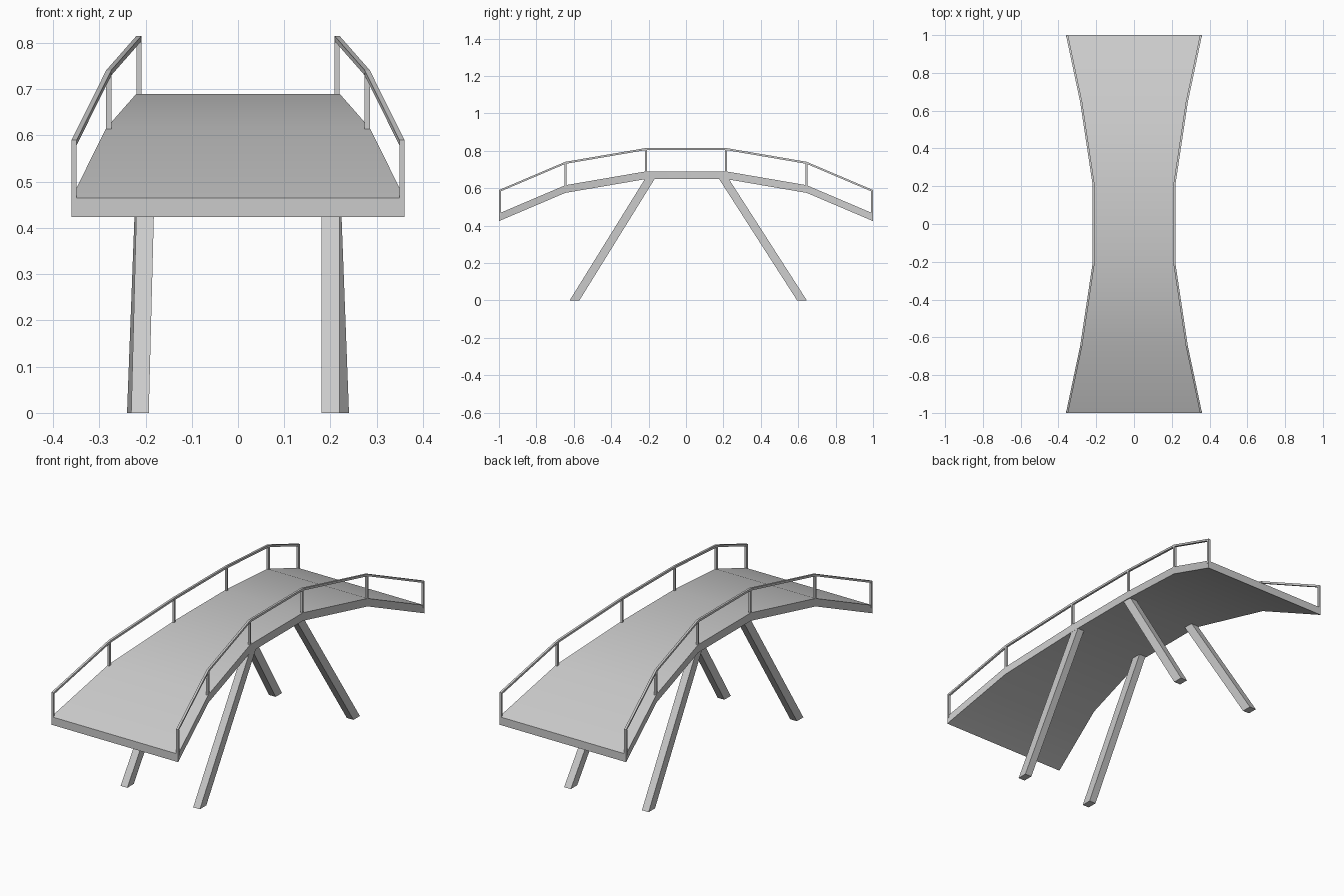
import bpy, bmesh

if "Cube" in bpy.data.objects:
    bpy.data.objects.remove(bpy.data.objects["Cube"])

def loft(name, rings):
    """Solid made by joining four-cornered rings, capped at both ends."""
    bm = bmesh.new()
    loops = [[bm.verts.new(p) for p in r] for r in rings]
    for a, b in zip(loops, loops[1:]):
        for i in range(4):
            j = (i + 1) % 4
            bm.faces.new((a[i], a[j], b[j], b[i]))
    bm.faces.new(loops[0])
    bm.faces.new(loops[-1])
    bmesh.ops.recalc_face_normals(bm, faces=bm.faces[:])
    me = bpy.data.meshes.new(name)
    bm.to_mesh(me)
    bm.free()
    ob = bpy.data.objects.new(name, me)
    bpy.context.collection.objects.link(ob)
    return ob

def upright(y, x0, x1, z0, z1):
    return [(x0, y, z0), (x1, y, z0), (x1, y, z1), (x0, y, z1)]

def level(z, x, y, w, d):
    return [(x - w, y - d, z), (x + w, y - d, z), (x + w, y + d, z), (x - w, y + d, z)]

# stations along the walkway: y, half width, deck top
half = [(-1, 0.36, 0.465), (-0.645, 0.285, 0.616), (-0.213, 0.22, 0.69)]
stations = half + [(-y, w, z) for y, w, z in reversed(half)]
T, H = 0.011, 0.125   # rail thickness, rail height

# arched deck
deck = loft("deck", [upright(y, -w, w, z - 0.041, z) for y, w, z in stations])
bpy.context.view_layer.objects.active = deck
deck.select_set(True)
bpy.ops.object.shade_smooth_by_angle()

for side, s in (("left", -1), ("right", 1)):
    # handrail
    loft(side + "_handrail", [upright(y, s * (w - T), s * w, z + H - T, z + H)
                              for y, w, z in stations])
    # railing posts, kept inside the deck ends
    for i, (y, w, z) in enumerate(stations):
        yc = max(-1 + T / 2, min(1 - T / 2, y))
        x = s * (w - T / 2)
        loft(f"{side}_post_{i + 1}", [level(z - 0.01, x, yc, T / 2, T / 2),
                                      level(z + H - T / 2, x, yc, T / 2, T / 2)])
    # slanted legs
    xf = (-0.212, -0.195) if s < 0 else (0.2, 0.2)
    loft(side + "_front_leg", [level(0, xf[0], -0.596, 0.019, 0.026),
                               level(0.66, xf[1], -0.187, 0.019, 0.026)])
    loft(side + "_back_leg", [level(0, s * 0.221, 0.62, 0.019, 0.026),
                              level(0.66, s * 0.196, 0.196, 0.019, 0.026)])
